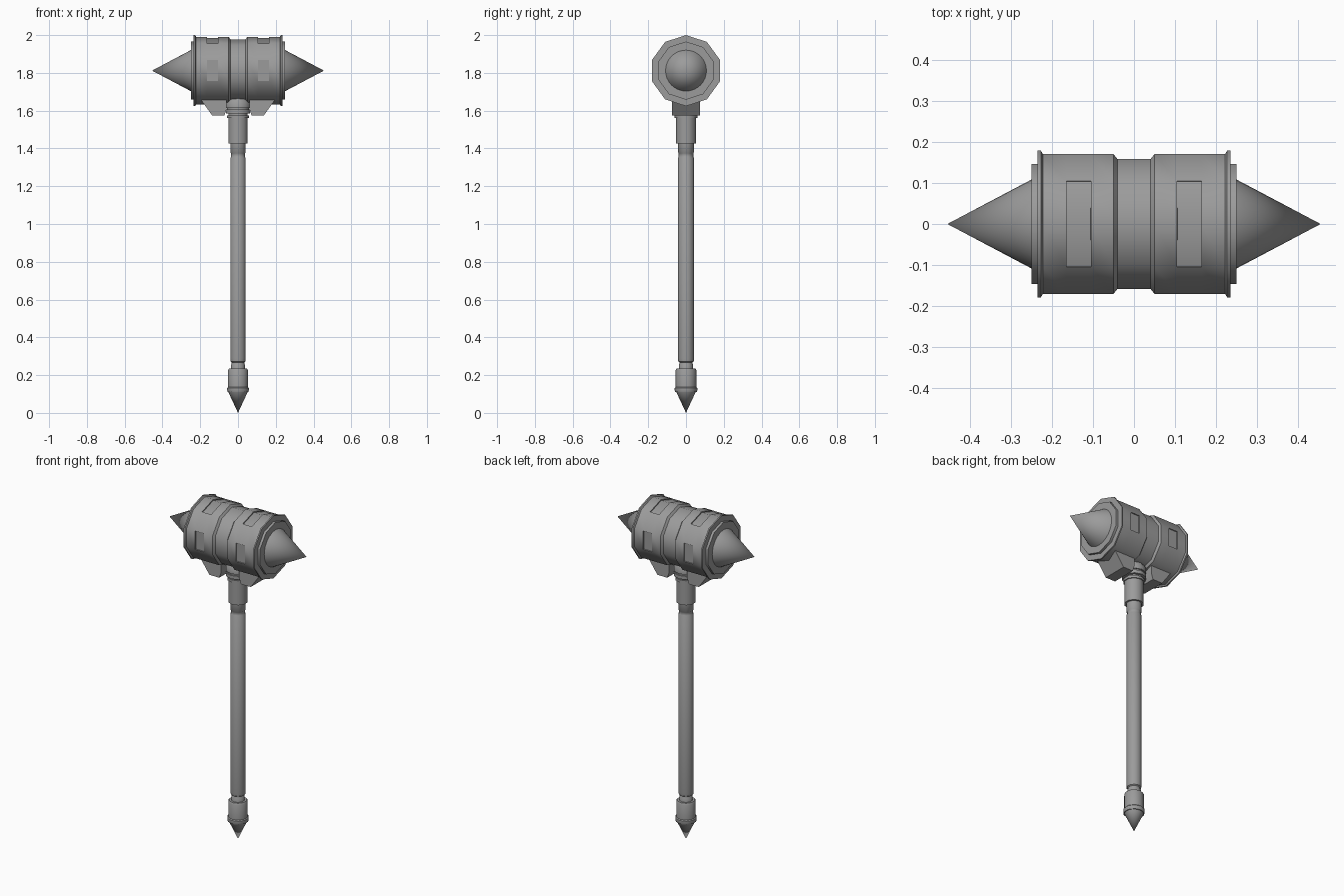
import bpy, bmesh, math
from mathutils import Vector

cube = bpy.data.objects.get("Cube")
if cube:
    bpy.data.objects.remove(cube, do_unlink=True)

AXIS_Z = 1.812   # height of the hammer head's axis

steel = bpy.data.materials.new("grey_steel")
steel.use_nodes = True
colour = (0.33, 0.33, 0.33, 1)
steel.diffuse_color = colour
steel.node_tree.nodes["Principled BSDF"].inputs["Base Color"].default_value = colour


def finish(name, bm, angle=40):
    """Turn a bmesh into a coloured object with sharp edges kept."""
    bmesh.ops.recalc_face_normals(bm, faces=bm.faces[:])
    mesh = bpy.data.meshes.new(name)
    bm.to_mesh(mesh)
    bm.free()
    mesh.materials.append(steel)
    ob = bpy.data.objects.new(name, mesh)
    bpy.context.collection.objects.link(ob)
    bpy.ops.object.select_all(action='DESELECT')
    ob.select_set(True)
    bpy.context.view_layer.objects.active = ob
    bpy.ops.object.shade_smooth_by_angle(angle=math.radians(angle))
    return ob


def lathe(profile, sides, along_x=False):
    """Revolve (position, radius) pairs around z, or around the head axis."""
    bm = bmesh.new()
    rings = []
    for h, r in profile:
        ring = []
        for i in range(1 if r == 0 else sides):
            a = math.pi / 2 + 2 * math.pi * i / sides
            u, v = r * math.cos(a), r * math.sin(a)
            ring.append(bm.verts.new((h, u, v + AXIS_Z) if along_x else (u, v, h)))
        rings.append(ring)
    for a, b in zip(rings, rings[1:]):
        for i in range(sides):
            j = (i + 1) % sides
            if len(a) == 1:
                bm.faces.new((a[0], b[i], b[j]))
            elif len(b) == 1:
                bm.faces.new((a[i], a[j], b[0]))
            else:
                bm.faces.new((a[i], a[j], b[j], b[i]))
    bmesh.ops.recalc_face_normals(bm, faces=bm.faces[:])
    return bm


# Ten-sided head: waist, drum, rim flange and end plate, mirrored along x
half = [(0.04, 0.166), (0.05, 0.179), (0.105, 0.179), (0.165, 0.179),
        (0.222, 0.179), (0.227, 0.188), (0.235, 0.188), (0.235, 0.154),
        (0.25, 0.154), (0.25, 0)]
head = lathe([(-x, r) for x, r in reversed(half)] + half, 10, True)


# Shallow recessed windows on the top, front and back of each drum
def window_faces(side, test):
    found = []
    for f in head.faces:
        c = f.calc_center_median()
        if abs(c.x - side * 0.135) < 0.01 and test(c.y, c.z - AXIS_Z):
            found.append(f)
    return found


for side in (-1, 1):
    for test in (lambda y, z: z > 0.15,
                 lambda y, z: y < -0.15 and abs(z) < 0.02,
                 lambda y, z: y > 0.15 and abs(z) < 0.02):
        bmesh.ops.inset_region(head, faces=window_faces(side, test),
                               thickness=0.0005, depth=-0.006)
finish("hammer_head", head)

# Conical spikes on both striking ends
for side, label in ((-1, "right"), (1, "left")):
    spike = lathe([(side * 0.245, 0), (side * 0.245, 0.111), (side * 0.455, 0)], 32, True)
    finish(label + "_spike", spike)

# Wedge brackets joining the head to the handle
for side, label in ((-1, "right"), (1, "left")):
    bm = bmesh.new()
    outline = [(0.06, 1.70), (0.20, 1.70), (0.20, 1.663), (0.137, 1.575), (0.072, 1.575),
               (0.06, 1.61)]
    face = bm.faces.new([bm.verts.new((side * x, -0.075, z)) for x, z in outline])
    out = bmesh.ops.extrude_face_region(bm, geom=[face])
    moved = [g for g in out["geom"] if isinstance(g, bmesh.types.BMVert)]
    bmesh.ops.translate(bm, verts=moved, vec=Vector((0, 0.15, 0)))
    if len(bm.faces) < len(outline) + 2:
        bmesh.ops.holes_fill(bm, edges=bm.edges[:])
    finish(label + "_bracket", bm, 20)

# Handle with grooved necks at both ends
finish("handle", lathe([(0.22, 0), (0.22, 0.038), (0.255, 0.038), (0.26, 0.035),
                        (0.268, 0.035), (0.273, 0.041), (0.29, 0.043), (1.35, 0.043),
                        (1.355, 0.039), (1.375, 0.039), (1.38, 0.043), (1.44, 0.043),
                        (1.44, 0)], 10))

# Upper collar and the stacked rings beneath the head
finish("upper_collar", lathe([(1.425, 0), (1.425, 0.054), (1.565, 0.054), (1.565, 0)], 10))
finish("neck_rings", lathe([(1.56, 0), (1.56, 0.06), (1.575, 0.06), (1.575, 0.052),
                            (1.585, 0.052), (1.585, 0.068), (1.605, 0.068), (1.605, 0.06),
                            (1.615, 0.06), (1.615, 0.068), (1.645, 0.068),
                            (1.67, 0.05), (1.67, 0)], 10))

# Pommel sleeve, ring and pointed tip
finish("pommel", lathe([(0.11, 0), (0.11, 0.057), (0.12, 0.06), (0.132, 0.06),
                        (0.137, 0.055), (0.225, 0.055), (0.235, 0.05), (0.235, 0)], 10))
finish("pommel_spike", lathe([(0, 0), (0.112, 0.052), (0.112, 0)], 20))
